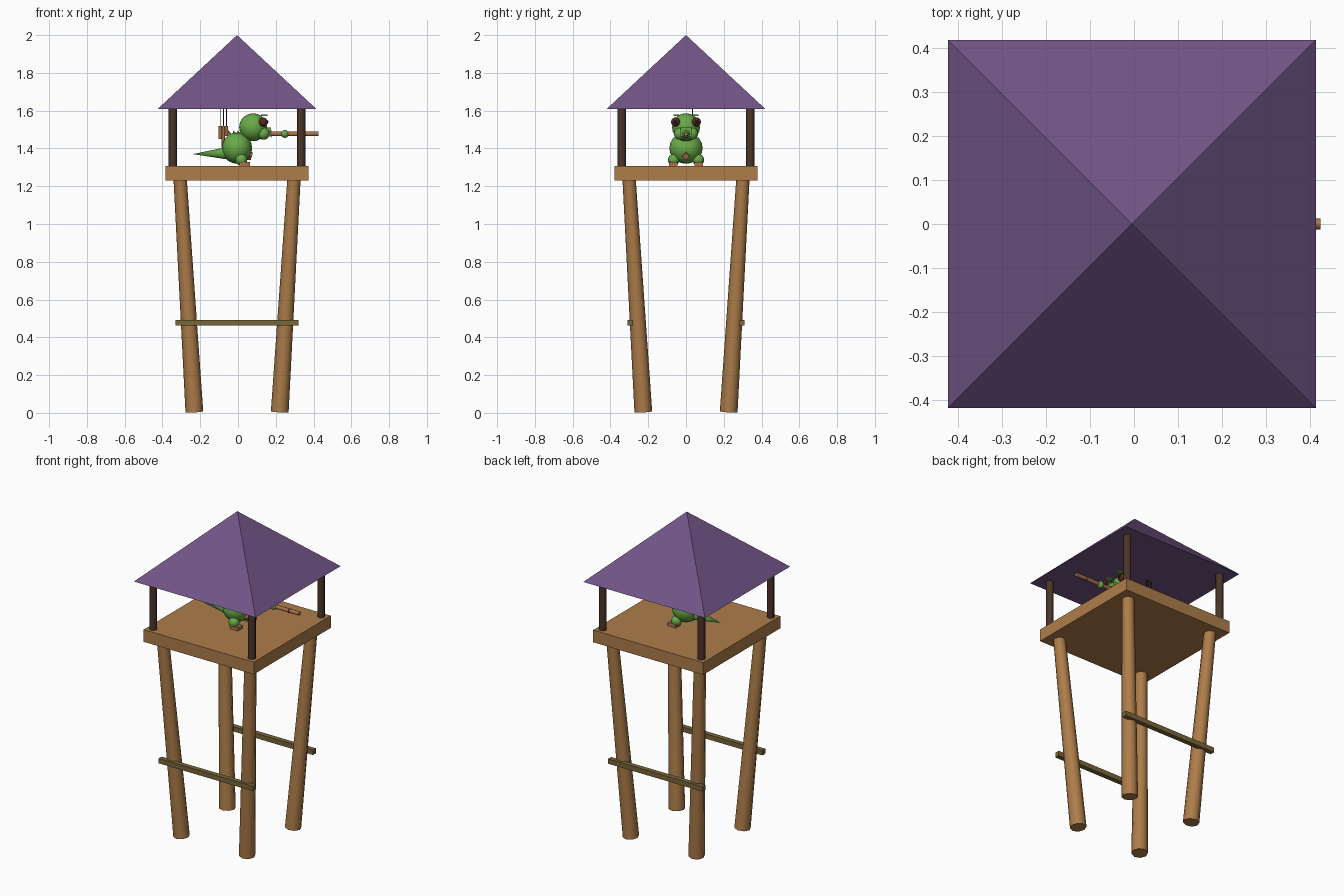
import bpy, math
from mathutils import Vector

if "Cube" in bpy.data.objects:
    bpy.data.objects.remove(bpy.data.objects["Cube"], do_unlink=True)

CX = -0.005  # tower axis


def material(name, rgb):
    m = bpy.data.materials.new(name)
    m.use_nodes = True
    m.diffuse_color = (*rgb, 1)
    node = next(n for n in m.node_tree.nodes if n.type == 'BSDF_PRINCIPLED')
    node.inputs["Base Color"].default_value = (*rgb, 1)
    return m


wood = material("warm wood", (0.42, 0.205, 0.068))
dark_wood = material("dark wood", (0.07, 0.036, 0.022))
olive = material("olive wood", (0.19, 0.135, 0.042))
purple = material("purple roof", (0.165, 0.09, 0.24))
green = material("green skin", (0.14, 0.4, 0.065))
tan = material("tan", (0.4, 0.17, 0.07))
eye_mat = material("dark red eye", (0.09, 0.022, 0.015))
black = material("black", (0.01, 0.008, 0.008))
pink = material("red mouth", (0.4, 0.07, 0.06))


def finish(name, mat, smooth=False):
    o = bpy.context.object
    o.name = name
    o.data.materials.append(mat)
    if smooth:
        bpy.ops.object.shade_smooth_by_angle(angle=math.radians(50))
    return o


def box(name, mat, loc, size):
    bpy.ops.mesh.primitive_cube_add(size=1, location=loc)
    o = finish(name, mat)
    o.scale = size
    return o


def ball(name, mat, loc, size):
    bpy.ops.mesh.primitive_uv_sphere_add(segments=16, ring_count=10, radius=1, location=loc)
    o = finish(name, mat, True)
    o.scale = size if isinstance(size, tuple) else (size,) * 3
    return o


def rod(name, mat, a, b, r1, r2, sides=8):
    a, b = Vector(a), Vector(b)
    bpy.ops.mesh.primitive_cone_add(vertices=sides, radius1=r1, radius2=r2,
                                    depth=(b - a).length, location=(a + b) / 2)
    o = finish(name, mat, sides > 6)
    o.rotation_mode = 'QUATERNION'
    o.rotation_quaternion = (b - a).to_track_quat('Z', 'Y')
    return o


# Roof: four-sided pyramid
bpy.ops.mesh.primitive_cone_add(vertices=4, radius1=0.419 * math.sqrt(2), radius2=0,
                                depth=0.39, location=(CX, 0, 1.805),
                                rotation=(0, 0, math.pi / 4))
finish("roof", purple)

# Platform
box("platform", wood, (CX, 0, 1.268), (0.758, 0.758, 0.076))

# Splayed legs and roof posts at the four corners
for sx, side in ((-1, "right"), (1, "left")):
    for sy, end in ((-1, "front"), (1, "back")):
        rod(f"{end}_{side}_leg", wood, (CX + sx * 0.226, sy * 0.226, 0.005),
            (CX + sx * 0.302, sy * 0.302, 1.25), 0.047, 0.035)
        rod(f"{end}_{side}_post", dark_wood, (CX + sx * 0.34, sy * 0.34, 1.3),
            (CX + sx * 0.34, sy * 0.34, 1.63), 0.022, 0.022)

# Cross braces
for sy, end in ((-1, "front"), (1, "back")):
    box(f"{end}_brace", olive, (CX, sy * 0.295, 0.477), (0.65, 0.03, 0.03))

# Creature: body, head, muzzle, tail
ball("body", green, (-0.005, 0, 1.402), (0.08, 0.088, 0.083))
ball("head", green, (0.08, 0, 1.512), 0.074)
box("muzzle", green, (0.15, 0, 1.487), (0.05, 0.06, 0.05))
rod("tail", green, (-0.05, 0, 1.375), (-0.24, 0, 1.37), 0.034, 0.0, 10)
rod("tongue", pink, (0.174, 0, 1.477), (0.178, 0, 1.477), 0.018, 0.018)
rod("belly_patch", tan, (0.05, 0, 1.365), (0.073, 0, 1.358), 0.026, 0.02, 4)
for i in range(3):
    x = -0.04 + i * 0.025
    rod("back_spine", green, (x, 0, 1.465), (x - 0.012, 0, 1.497), 0.012, 0, 6)

# Paired features
for s, side in ((-1, "right"), (1, "left")):
    ball(f"{side}_eye", eye_mat, (0.133, s * 0.055, 1.54), 0.024)
    ball(f"{side}_pupil", black, (0.15, s * 0.057, 1.541), 0.011)
    box(f"{side}_brow", green, (0.138, s * 0.05, 1.577), (0.035, 0.03, 0.008))
    ball(f"{side}_cheek", green, (0.135, s * 0.032, 1.478), 0.032)
    ball(f"{side}_thigh", green, (0.018, s * 0.065, 1.34), 0.031)
    box(f"{side}_foot", tan, (0.035, s * 0.068, 1.316), (0.055, 0.045, 0.022))

# Blowpipe with a round grip
rod("blowpipe", tan, (0.17, 0, 1.477), (0.425, 0, 1.477), 0.012, 0.012)
rod("pipe_band", dark_wood, (0.352, 0, 1.477), (0.357, 0, 1.477), 0.014, 0.014)
ball("pipe_grip", green, (0.248, 0, 1.477), 0.021)

# Hanging chimes of unequal length
for x, bottom in ((-0.094, 1.45), (-0.078, 1.405), (-0.062, 1.465)):
    rod("chime_tube", tan, (x, 0.035, bottom), (x, 0.035, 1.52), 0.009, 0.009)
    rod("chime_string", dark_wood, (x, 0.035, 1.52), (x, 0.035, 1.615), 0.003, 0.003, 6)
